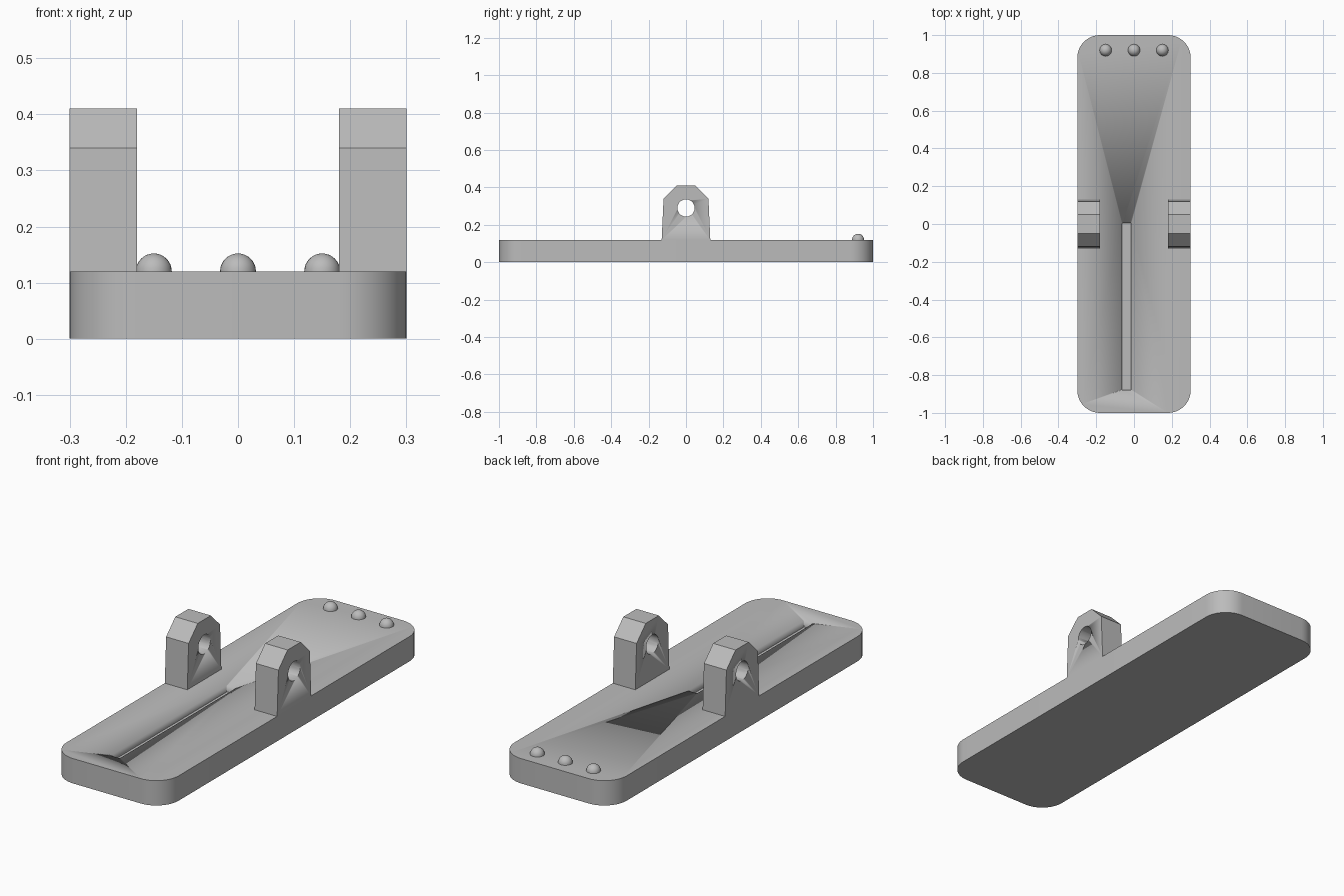
import bpy, bmesh, math

if "Cube" in bpy.data.objects:
    bpy.data.objects.remove(bpy.data.objects["Cube"])

grey = bpy.data.materials.new("neutral grey")
grey.diffuse_color = (0.5, 0.5, 0.5, 1)
grey.use_nodes = True
grey.node_tree.nodes["Principled BSDF"].inputs["Base Color"].default_value = grey.diffuse_color


def finish(name, bm, smooth=True):
    bmesh.ops.recalc_face_normals(bm, faces=bm.faces[:])
    me = bpy.data.meshes.new(name)
    bm.to_mesh(me)
    bm.free()
    ob = bpy.data.objects.new(name, me)
    bpy.context.collection.objects.link(ob)
    me.materials.append(grey)
    if smooth:
        bpy.ops.object.select_all(action='DESELECT')
        ob.select_set(True)
        bpy.context.view_layer.objects.active = ob
        bpy.ops.object.shade_smooth_by_angle(angle=math.radians(30))
    return ob


def extrude(points, offset):
    """Solid prism from a closed 3D outline."""
    bm = bmesh.new()
    face = bm.faces.new([bm.verts.new(p) for p in points])
    geo = bmesh.ops.extrude_face_region(bm, geom=[face])["geom"]
    bmesh.ops.translate(bm, vec=offset, verts=[g for g in geo if isinstance(g, bmesh.types.BMVert)])
    return bm


def rounded_rect(x0, x1, y0, y1, r, z, seg):
    corners = ((x1 - r, y1 - r), (x0 + r, y1 - r), (x0 + r, y0 + r), (x1 - r, y0 + r))
    pts = []
    for q, (cx, cy) in enumerate(corners):
        for i in range(seg + 1):
            a = math.pi / 2 * (q + i / seg)
            pts.append((cx + r * math.cos(a), cy + r * math.sin(a), z))
    return pts


def cut(ob, cutter):
    mod = ob.modifiers.new("cut", 'BOOLEAN')
    mod.operation = 'DIFFERENCE'
    mod.solver = 'EXACT'
    mod.object = cutter
    bpy.context.view_layer.objects.active = ob
    bpy.ops.object.modifier_apply(modifier=mod.name)
    bpy.data.objects.remove(cutter)


# Base plate with rounded corners and a shallow slot
base = finish("base_plate", extrude(rounded_rect(-0.3, 0.3, -1, 1, 0.12, 0, 12), (0, 0, 0.12)))
slot = finish("slot_cutter", extrude(rounded_rect(-0.063, -0.015, -0.88, 0.005, 0.005, 0.09, 3), (0, 0, 0.1)))
cut(base, slot)

# Pair of pivot brackets, each with a round hole
half = [(0.13, 0.12), (0.12, 0.34), (0.05, 0.41)]
profile = half + [(-y, z) for y, z in reversed(half)]
for side, x in (("left", -0.3), ("right", 0.18)):
    bracket = finish(side + "_bracket", extrude([(x, y, z) for y, z in profile], (0.12, 0, 0)))
    ring = [(x - 0.05, 0.046 * math.cos(2 * math.pi * i / 32), 0.29 + 0.046 * math.sin(2 * math.pi * i / 32))
            for i in range(32)]
    cut(bracket, finish("hole_cutter", extrude(ring, (0.22, 0, 0))))

# Row of three domed studs at the back
for i, x in enumerate((-0.15, 0, 0.15)):
    bm = bmesh.new()
    bmesh.ops.create_uvsphere(bm, u_segments=24, v_segments=16, radius=0.032)
    bmesh.ops.delete(bm, geom=[v for v in bm.verts if v.co.z < -0.001], context='VERTS')
    bmesh.ops.translate(bm, vec=(x, 0.92, 0.12), verts=bm.verts[:])
    finish("stud_%d" % (i + 1), bm)
